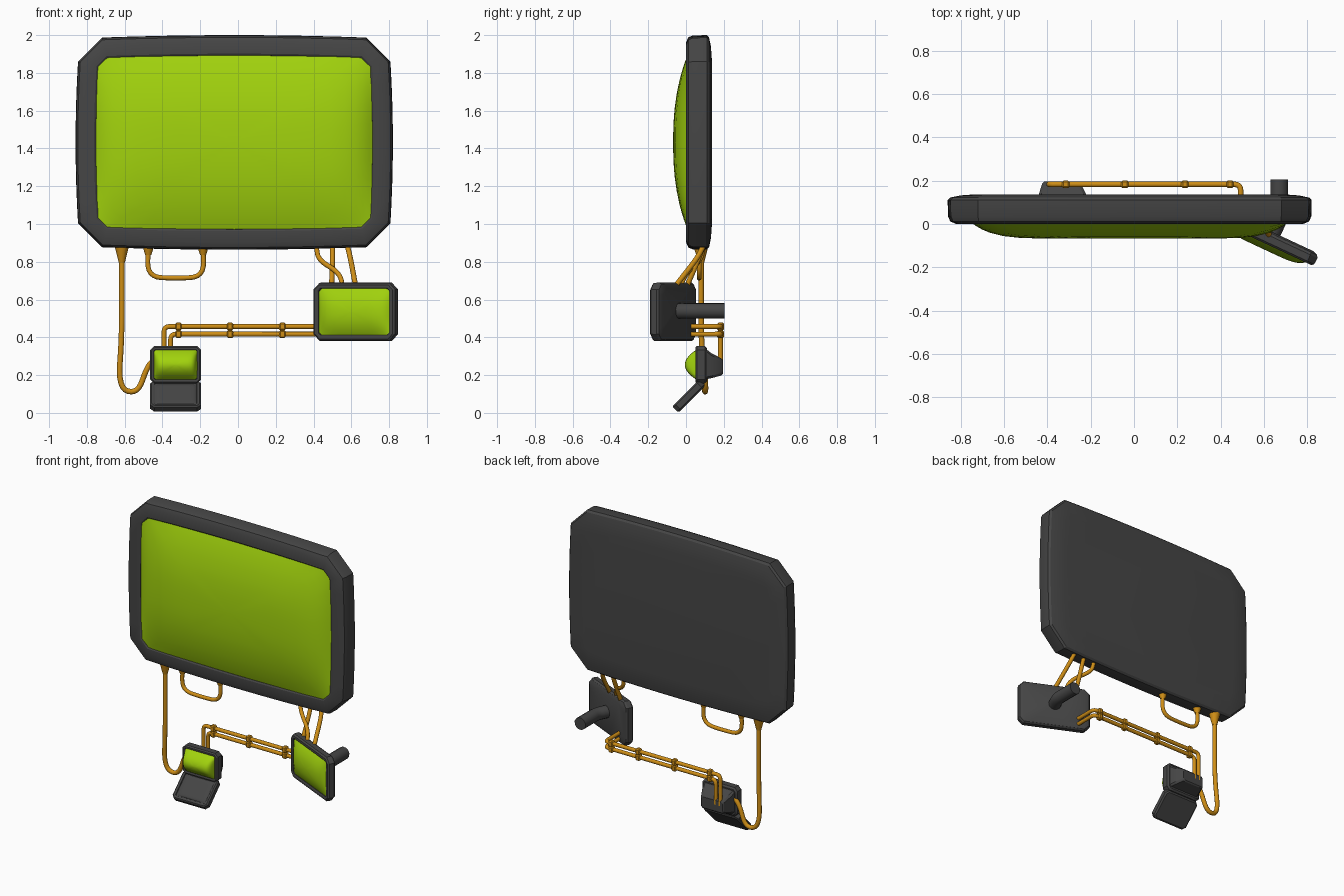
import bpy, bmesh, math
from mathutils import Vector, Matrix

if "Cube" in bpy.data.objects:
    bpy.data.objects.remove(bpy.data.objects["Cube"])


def material(name, rgb):
    m = bpy.data.materials.new(name)
    m.diffuse_color = (*rgb, 1)
    m.use_nodes = True
    m.node_tree.nodes["Principled BSDF"].inputs["Base Color"].default_value = m.diffuse_color
    return m


DARK = material("dark_plastic", (0.06, 0.06, 0.06))
GREEN = material("green_glass", (0.36, 0.65, 0.004))
ORANGE = material("orange_cable", (0.62, 0.27, 0.008))


def finish(name, bm, mat, matrix=Matrix(), angle=30):
    bmesh.ops.recalc_face_normals(bm, faces=bm.faces)
    me = bpy.data.meshes.new(name)
    bm.to_mesh(me)
    bm.free()
    me.materials.append(mat)
    ob = bpy.data.objects.new(name, me)
    ob.matrix_world = matrix
    bpy.context.collection.objects.link(ob)
    bpy.ops.object.select_all(action='DESELECT')
    ob.select_set(True)
    bpy.context.view_layer.objects.active = ob
    bpy.ops.object.shade_smooth_by_angle(angle=math.radians(angle))
    return ob


def outline(w, h, c, barrel=0.0, n=8):
    """Chamfered rectangle (half sizes w, h) with slightly bowed sides."""
    pts = []
    for k in range(4):
        a, b = (w, h) if k % 2 == 0 else (h, w)
        for i in range(n + 1):
            t = 1 - 2 * i / n
            x, z = t * (a - c), b - barrel * t * t
            for _ in range(k):
                x, z = -z, x
            pts.append((x, z))
    return pts


def loft(bm, rings, cap_start=True, cap_end=True):
    loops = [[bm.verts.new(p) for p in r] for r in rings]
    for A, B in zip(loops, loops[1:]):
        for i in range(len(A)):
            j = (i + 1) % len(A)
            bm.faces.new((A[i], A[j], B[j], B[i]))
    if cap_start:
        bm.faces.new(loops[0])
    if cap_end:
        bm.faces.new(loops[-1])


def shell(name, w, h, c, profile, matrix, barrel=0.0):
    """Housing lofted through (inset, y) steps, from front recess to back."""
    bm = bmesh.new()
    rings = []
    for inset, y in profile:
        o = outline(w - inset, h - inset, max(c - 0.75 * inset, 0.006), barrel)
        rings.append([(x, y, z) for x, z in o])
    loft(bm, rings)
    return finish(name, bm, DARK, matrix)


def dome(name, w, h, c, y0, bulge, pu, pv, mat, matrix):
    """Bulging screen made of concentric rings."""
    bm = bmesh.new()
    rings = []
    for s in (1, .97, .93, .88, .8, .7, .55, .4, .2, .04):
        rings.append([(x * s, y0 - bulge * (1 - abs(x * s / w) ** pu) * (1 - abs(z * s / h) ** pv), z * s)
                      for x, z in outline(w, h, c)])
    loft(bm, rings, cap_start=False)
    return finish(name, bm, mat, matrix, 50)


def tube(name, pts, r=0.013, fillet=0.04):
    """Round cable along a path whose corners are filleted."""
    P = [Vector(p) for p in pts]
    path = [P[0]]
    for a, b, c in zip(P, P[1:], P[2:]):
        d1 = (a - b).normalized() * min(fillet, (a - b).length * 0.49)
        d2 = (c - b).normalized() * min(fillet, (c - b).length * 0.49)
        for i in range(7):
            t = i / 6
            path.append(b + d1 * (1 - t) ** 2 + d2 * t * t)
    path.append(P[-1])
    bm = bmesh.new()
    rings, side = [], None
    for i, p in enumerate(path):
        tan = (path[min(i + 1, len(path) - 1)] - path[max(i - 1, 0)]).normalized()
        if side is None:
            side = tan.orthogonal()
        side = (side - tan * side.dot(tan)).normalized()
        up = tan.cross(side)
        rings.append([p + r * (side * math.cos(a) + up * math.sin(a))
                      for a in [k * math.tau / 12 for k in range(12)]])
    loft(bm, rings)
    return finish(name, bm, ORANGE, angle=40)


def cone(name, x, y, z, r1, r2, depth):
    bm = bmesh.new()
    bmesh.ops.create_cone(bm, cap_ends=True, segments=16, radius1=r1, radius2=r2, depth=depth)
    return finish(name, bm, ORANGE, Matrix.Translation((x, y, z)))


# Main monitor
M = Matrix.Translation((-0.02, 0, 1.432))
shell("main_monitor_housing", 0.84, 0.568, 0.14,
      [(.112, .03), (.108, .006), (.098, 0), (.04, 0), (.012, .012), (.002, .035), (0, .11),
       (.012, .122), (.06, .132), (.13, .137)], M, 0.013)
dome("main_monitor_screen", 0.732, 0.462, 0.055, 0.008, 0.076, 8, 2.4, GREEN, M)

# Small angled monitor
S = Matrix.Translation((0.625, -0.065, 0.535)) @ Matrix.Rotation(math.radians(-25), 4, 'Z')
shell("side_monitor_housing", 0.24, 0.155, 0.036,
      [(.034, -.015), (.032, -.027), (.026, -.031), (.012, -.031), (.002, -.022), (0, .01),
       (.008, .022), (.03, .031)], S)
dome("side_monitor_screen", 0.208, 0.123, 0.018, -0.022, 0.036, 6, 2.2, GREEN, S)
peg = tube("side_monitor_peg", [(0.625, -0.065, 0.54), (0.67, 0.03, 0.54), (0.67, 0.205, 0.54)], 0.042, 0.03)
peg.data.materials[0] = DARK

# Lower console: screen box, tapered back, keypad flap
L = Matrix.Translation((-0.33, 0.05, 0.255))
shell("console_housing", 0.135, 0.1, 0.022,
      [(.022, .015), (.021, .003), (.016, 0), (.008, 0), (0, .008), (0, .05), (.012, .06)], L)
dome("console_screen", 0.115, 0.08, 0.012, 0.006, 0.062, 10, 2, GREEN, L)
bm = bmesh.new()
loft(bm, [[(x + cx, y, z + cz) for x, z in outline(w, h, .012)] for w, h, cx, y, cz in
          [(.125, .088, -.33, .09, .262), (.11, .066, -.33, .135, .25),
           (.088, .045, -.335, .188, .243), (.08, .037, -.335, .195, .243)]])
finish("console_back", bm, DARK)
F = Matrix.Translation((-0.33, 0.015, 0.089)) @ Matrix.Rotation(math.radians(-45), 4, 'X')
shell("keypad_flap", 0.135, 0.102, 0.022,
      [(.024, -.015), (.022, -.021), (.018, -.023), (.008, -.023), (0, -.015), (0, .015), (.01, .023)], F)
dome("keypad_pad", 0.108, 0.074, 0.012, -0.015, 0.006, 12, 12, DARK, F)

# Hanging cables below the main monitor
tube("left_cable", [(-.615, .08, .88), (-.615, .08, .4), (-.635, .095, .13), (-.53, .105, .1),
                    (-.48, .1, .25), (-.43, .1, .29)], 0.015, 0.14)
cone("left_cable_plug", -.615, .08, .835, .016, .036, .08)
tube("loop_cable", [(-.475, .07, .88), (-.48, .07, .72), (-.33, .07, .712), (-.18, .07, .72), (-.185, .07, .88)],
     0.013, 0.12)
for i, x in enumerate((-.475, -.185)):
    cone("loop_plug_%d" % i, x, .07, .855, .016, .028, .04)
tube("side_cable_a", [(.415, .09, .88), (.425, .08, .81), (.54, .0, .74), (.555, -.035, .66)], 0.013, 0.07)
tube("side_cable_b", [(.50, .09, .88), (.50, .06, .8), (.495, .0, .66)], 0.014, 0.06)
tube("side_cable_c", [(.58, .09, .88), (.595, .06, .82), (.625, -.065, .66)], 0.014, 0.06)

# Paired rigid pipes with clips, joining console and side monitor
for i, (x, z) in enumerate(((-.392, .457), (-.357, .417))):
    tube("link_pipe_%d" % i, [(x, .183, .25), (x, .183, z), (.492, .183, z), (.492, -.0, z)], 0.013, 0.03)
    for k, cx in enumerate((-.315, -.042, .235, .443)):
        bm = bmesh.new()
        bmesh.ops.create_cube(bm, size=1, matrix=Matrix.Translation((cx, .183, z)) @ Matrix.Diagonal((.034, .036, .042, 1)))
        bmesh.ops.bevel(bm, geom=bm.edges[:], offset=.007, segments=1, affect='EDGES')
        finish("pipe_clip_%d_%d" % (i, k), bm, ORANGE)
